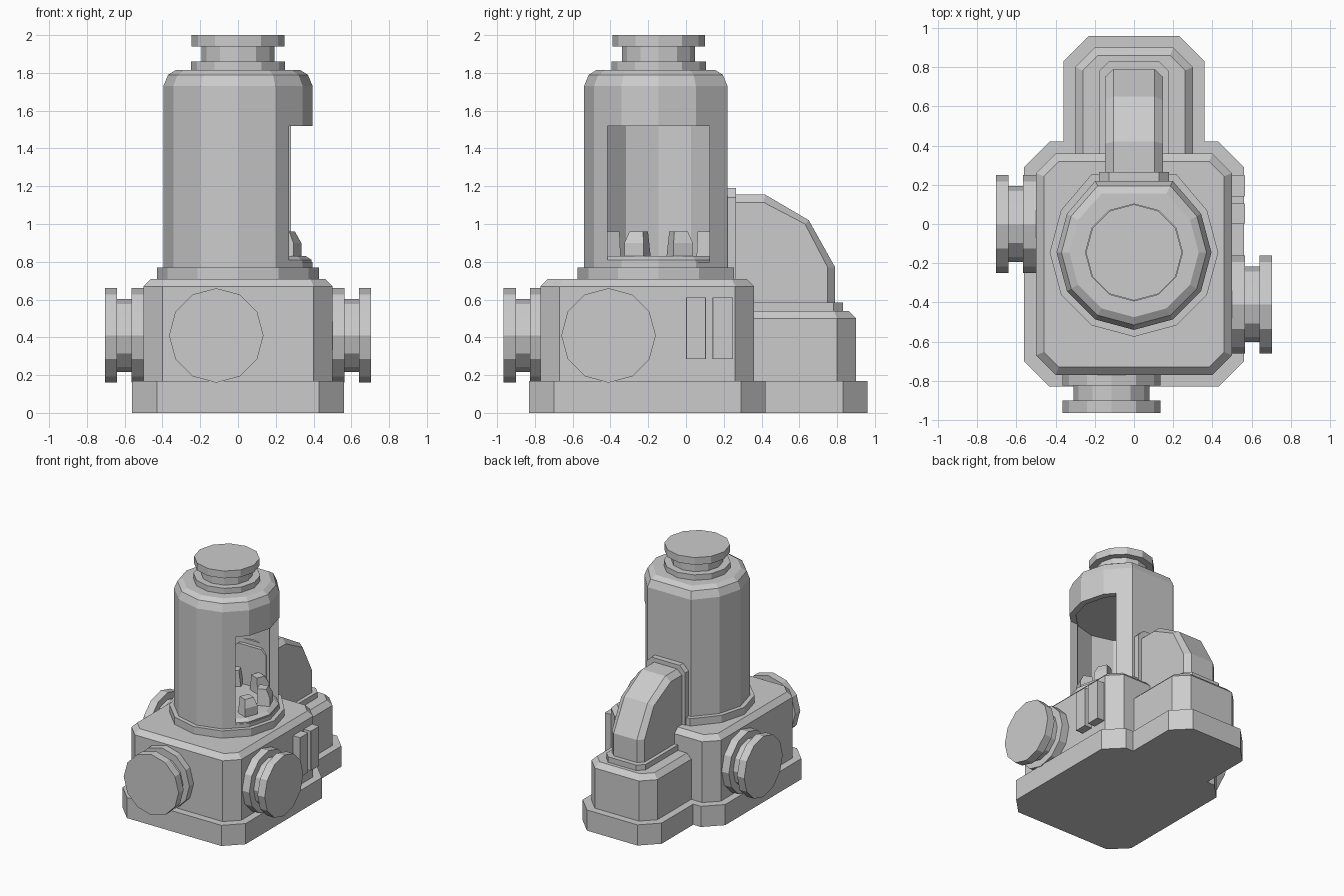
import bpy, bmesh
from math import sin, cos, pi
from mathutils import Matrix, Vector

if "Cube" in bpy.data.objects:
    bpy.data.objects.remove(bpy.data.objects["Cube"])


def loft(name, rings, matrix=None):
    """Closed solid through rings of 3D points, capped at both ends."""
    bm = bmesh.new()
    vs = [[bm.verts.new(p) for p in r] for r in rings]
    n = len(rings[0])
    for a, b in zip(vs, vs[1:]):
        for i in range(n):
            j = (i + 1) % n
            bm.faces.new((a[i], a[j], b[j], b[i]))
    bm.faces.new(vs[0][::-1])
    bm.faces.new(vs[-1])
    bmesh.ops.recalc_face_normals(bm, faces=bm.faces)
    me = bpy.data.meshes.new(name)
    bm.to_mesh(me)
    bm.free()
    ob = bpy.data.objects.new(name, me)
    bpy.context.collection.objects.link(ob)
    if matrix:
        me.transform(matrix)
    return ob


def rect(x0, x1, y0, y1, c, z, d=0):
    """Rectangle with cut corners, inset by d."""
    x0, x1, y0, y1, c = x0 + d, x1 - d, y0 + d, y1 - d, c - 0.586 * d
    return [(x, y, z) for x, y in (
        (x0 + c, y0), (x1 - c, y0), (x1, y0 + c), (x1, y1 - c),
        (x1 - c, y1), (x0 + c, y1), (x0, y1 - c), (x0, y0 + c))]


def ring(r, z, n=12):
    return [(r * sin(2 * pi * i / n), -r * cos(2 * pi * i / n), z) for i in range(n)]


def tower_ring(r, z, back):
    """12-gon whose rear is flattened into one plane."""
    pts = [p for i, p in enumerate(ring(r, z)) if i != 6]
    return [(x, back if y > 0.8 * r else y, z) for x, y, z in pts]


def cut(ob, cutter):
    m = ob.modifiers.new("cut", 'BOOLEAN')
    m.operation, m.solver, m.object = 'DIFFERENCE', 'EXACT', cutter
    bpy.context.view_layer.objects.active = ob
    bpy.ops.object.modifier_apply(modifier=m.name)
    bpy.data.objects.remove(cutter)


# Plinth
half = [(0.43, -0.83), (0.56, -0.70), (0.56, 0.29), (0.43, 0.42),
        (0.36, 0.42), (0.36, 0.83), (0.23, 0.96)]
outline = half + [(-x, y) for x, y in reversed(half)]
loft("plinth", [[(x, y, z) for x, y in outline] for z in (0, 0.17)])

# Main body and rear block
for name, box, top in (("body", (-0.5, 0.5, -0.77, 0.36, 0.1), 0.71),
                       ("rear_block", (-0.3, 0.3, 0.1, 0.9, 0.1), 0.54)):
    loft(name, [rect(*box, 0.17), rect(*box, top - 0.04), rect(*box, top, 0.04)])

# Tower with hollow chamber and side window
T = Matrix.Translation((0, -0.145, 0))
loft("tower_flange", [tower_ring(0.43, 0.70, 0.40), tower_ring(0.43, 0.77, 0.40)], T)
tower = loft("tower", [tower_ring(0.395, 0.75, 0.365), tower_ring(0.395, 1.73, 0.365),
                       tower_ring(0.37, 1.79, 0.34), tower_ring(0.33, 1.815, 0.30)], T)
cut(tower, loft("chamber_cutter", [ring(0.345, 0.8), ring(0.345, 1.53)], T))
cut(tower, loft("window_cutter", [rect(0.1, 0.6, -0.415, 0.125, 0.01, z)
                                  for z in (0.8, 1.52)]))
loft("chamber_floor", [ring(0.39, 0.79), ring(0.39, 0.81), ring(0.36, 0.83)], T)

# Jaws standing on the chamber floor
jaw = [(0.24, 0.82), (0.34, 0.82), (0.34, 0.90), (0.31, 0.96), (0.24, 0.96)]
for i in range(8):
    loft(f"jaw_{i + 1}", [[(x, y * (1.0 if z < 0.93 else 0.7), z) for x, z in jaw]
                          for y in (-0.055, 0.055)],
         T @ Matrix.Rotation((i + 0.5) * pi / 4, 4, 'Z'))


# Capped ports: wide flange, neck, wide cap
def port(name, loc, axis, rings):
    rot = Vector(axis).to_track_quat('Z', 'Y').to_matrix().to_4x4()
    loft(name, [ring(r, z) for r, z in rings], Matrix.Translation(loc) @ rot)


side = [(0.25, -0.02), (0.25, 0.06), (0.193, 0.06), (0.193, 0.135),
        (0.25, 0.135), (0.25, 0.2)]
port("front_port", (-0.115, -0.765, 0.41), (0, -1, 0), side)
port("right_port", (0.505, -0.41, 0.41), (1, 0, 0), side)
port("left_port", (-0.505, 0, 0.41), (-1, 0, 0), side)
port("top_port", (0, -0.145, 1.81), (0, 0, 1),
     [(0.25, -0.01), (0.25, 0.05), (0.193, 0.05), (0.193, 0.13), (0.245, 0.13), (0.245, 0.19)])

# Raised panels on the right side
for i, (y0, y1) in enumerate(((0.0, 0.105), (0.14, 0.25))):
    loft(f"side_panel_{i + 1}", [rect(0.45, 0.565, y0, y1, 0.002, z) for z in (0.285, 0.61)])

# Elbow duct from tower to rear block
inner = [(0.15, 0.5), (0.15, 1.115), (0.41, 1.115), (0.63, 1.0), (0.75, 0.77), (0.75, 0.5)]
outer = [(0.15, 0.5), (0.15, 1.155), (0.42, 1.155), (0.65, 1.02), (0.79, 0.77), (0.79, 0.5)]
loft("elbow_duct", [[(x, y, z) for y, z in p] for x, p in
                    ((-0.148, inner), (-0.105, outer), (0.105, outer), (0.148, inner))])
loft("duct_lower_collar", [rect(-0.178, 0.178, 0.2, 0.83, 0.05, z) for z in (0.52, 0.585)])
loft("duct_upper_collar", [[(x, y, z) for x, z, _ in rect(-0.178, 0.178, 0.5, 1.19, 0.05, 0)]
                           for y in (0.18, 0.265)])
